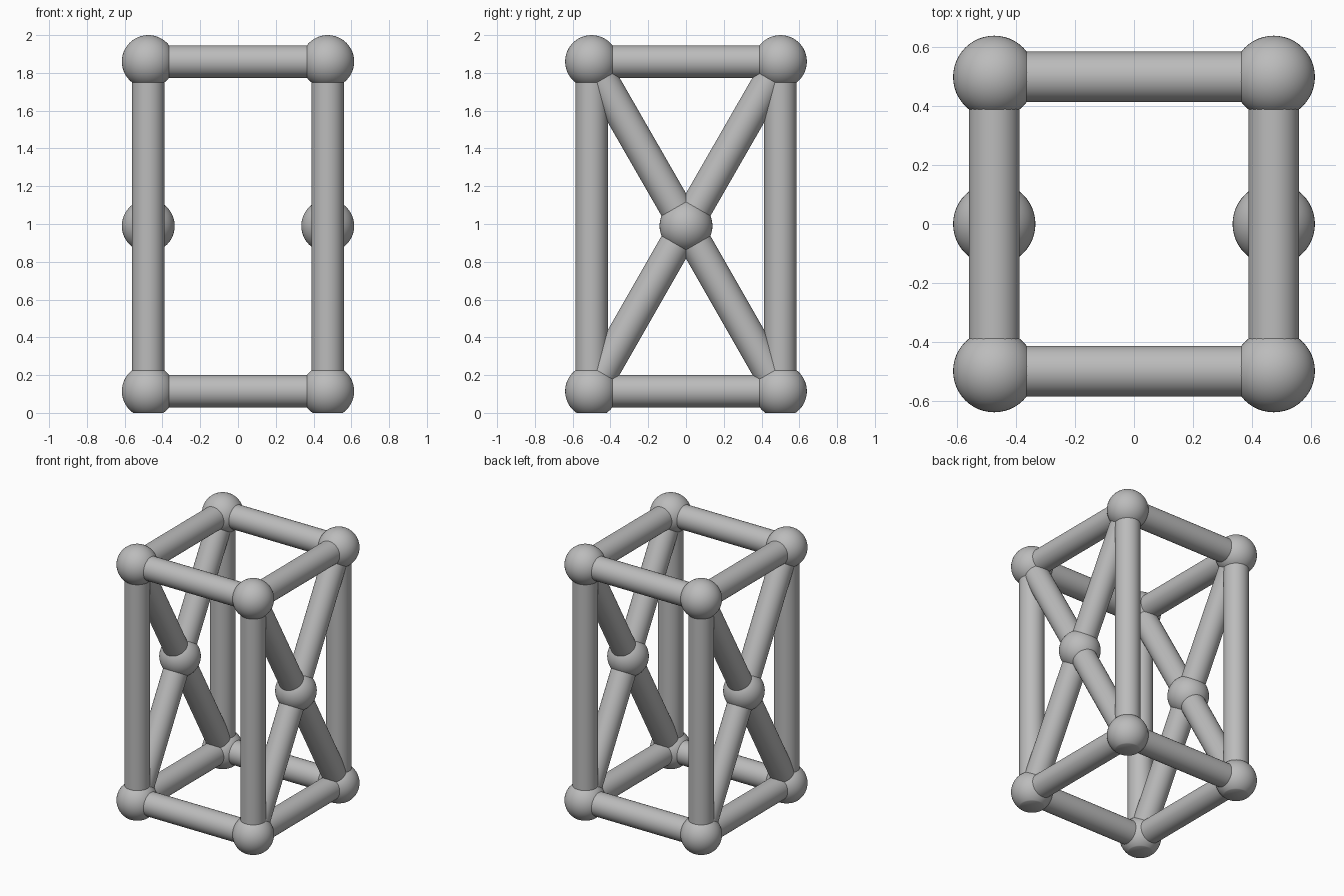
import bpy, bmesh
from mathutils import Vector

cube = bpy.data.objects.get("Cube")
if cube:
    bpy.data.objects.remove(cube, do_unlink=True)

HX, HY = 0.475, 0.5          # half spacing of the corner joints
LOW, MID, HIGH = 0.115, 0.99, 1.86
BALL, ROD = 0.14, 0.086

grey = bpy.data.materials.new("plain_grey")
grey.use_nodes = True
colour = (0.5, 0.5, 0.5, 1)
grey.diffuse_color = colour
grey.node_tree.nodes["Principled BSDF"].inputs["Base Color"].default_value = colour


def finish(name, bm, place, turn=None):
    mesh = bpy.data.meshes.new(name)
    bm.to_mesh(mesh)
    bm.free()
    mesh.materials.append(grey)
    ob = bpy.data.objects.new(name, mesh)
    ob.location = place
    if turn:
        ob.rotation_euler = turn.to_euler()
    bpy.context.collection.objects.link(ob)
    bpy.ops.object.select_all(action="DESELECT")
    ob.select_set(True)
    bpy.context.view_layer.objects.active = ob
    bpy.ops.object.shade_smooth_by_angle(angle=0.6)


def joint(name, place):
    bm = bmesh.new()
    bmesh.ops.create_uvsphere(bm, u_segments=48, v_segments=24, radius=BALL)
    # Trim the foot flat where the ball would pass the floor
    if place[2] < BALL:
        cut = bmesh.ops.bisect_plane(
            bm, geom=bm.verts[:] + bm.edges[:] + bm.faces[:],
            plane_co=(0, 0, -place[2]), plane_no=(0, 0, -1), clear_outer=True)
        rim = [e for e in cut["geom_cut"] if isinstance(e, bmesh.types.BMEdge)]
        bmesh.ops.contextual_create(bm, geom=rim)
        bmesh.ops.recalc_face_normals(bm, faces=bm.faces[:])
    finish(name, bm, place)


def strut(name, start, end):
    a, b = Vector(start), Vector(end)
    bm = bmesh.new()
    bmesh.ops.create_cone(bm, cap_ends=True, segments=48, radius1=ROD,
                          radius2=ROD, depth=(b - a).length)
    finish(name, bm, (a + b) / 2, (b - a).to_track_quat("Z", "Y"))


sides = (("right", -HX), ("left", HX))
ends = (("front", -HY), ("back", HY))
levels = (("bottom", LOW), ("top", HIGH))

# Corner joints and horizontal rails
for level, z in levels:
    for side, x in sides:
        for end, y in ends:
            joint(f"{level}_{end}_{side}_joint", (x, y, z))
        strut(f"{level}_{side}_rail", (x, -HY, z), (x, HY, z))
    for end, y in ends:
        strut(f"{level}_{end}_rail", (-HX, y, z), (HX, y, z))

# Posts, cross braces and their centre joints
for side, x in sides:
    joint(f"{side}_brace_joint", (x, 0, MID))
    for end, y in ends:
        strut(f"{end}_{side}_post", (x, y, LOW), (x, y, HIGH))
        for level, z in levels:
            strut(f"{level}_{end}_{side}_brace", (x, y, z), (x, 0, MID))
